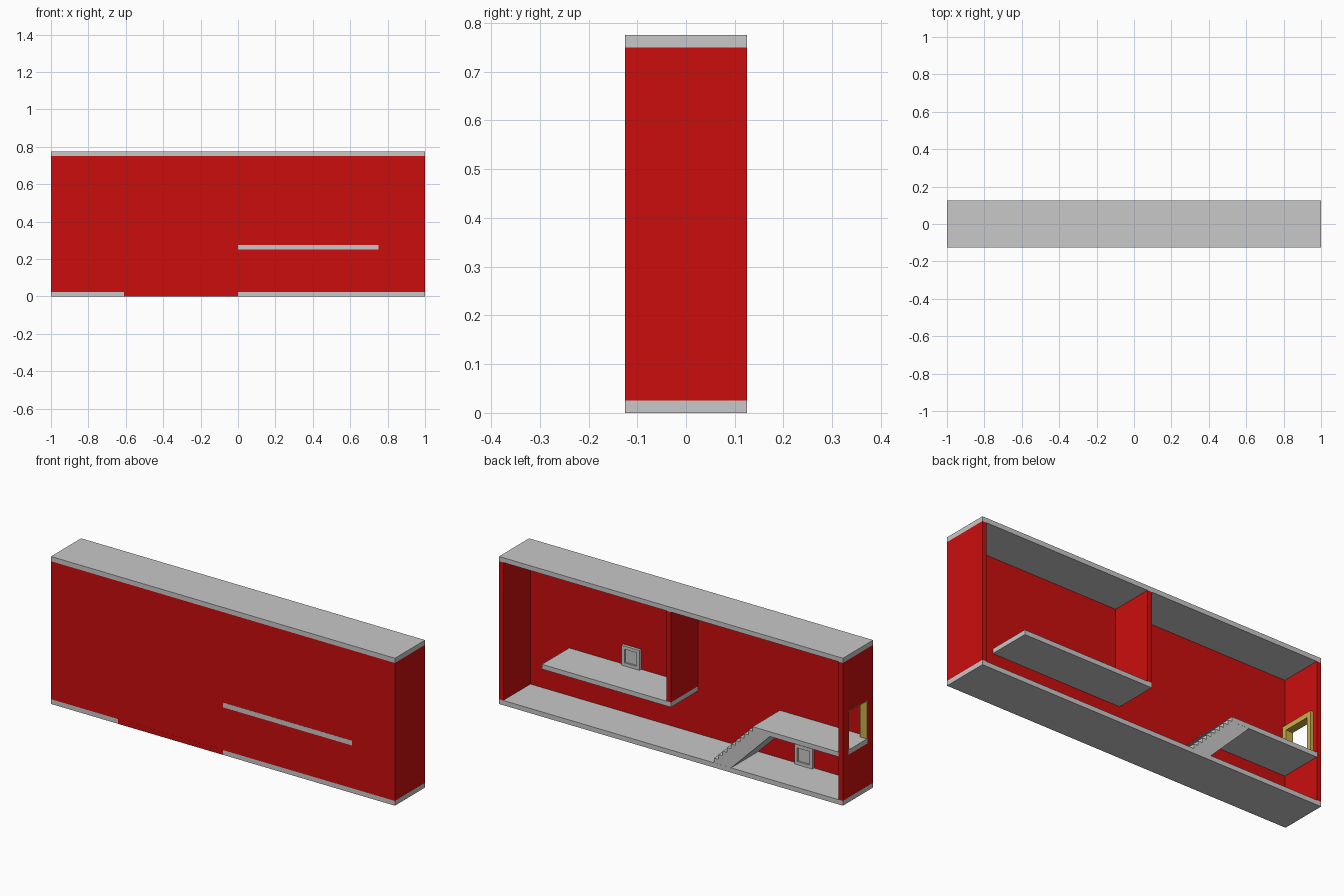
import bpy
import bmesh
from mathutils import Vector

cube = bpy.data.objects.get("Cube")
if cube:
    bpy.data.objects.remove(cube, do_unlink=True)


def material(name, rgb):
    m = bpy.data.materials.new(name)
    m.use_nodes = True
    m.diffuse_color = (*rgb, 1)
    m.node_tree.nodes["Principled BSDF"].inputs["Base Color"].default_value = (*rgb, 1)
    return m


RED = material("wall red", (0.6, 0.004, 0.004))
GREY = material("concrete grey", (0.58, 0.58, 0.58))
GOLD = material("frame gold", (0.58, 0.43, 0.07))

T = 0.025             # slab and wall thickness
BACK, FRONT = 0.125, -0.125
INNER = FRONT + T     # inside face of the front wall
LEVEL = 0.25          # underside of the upper floors
TOP = 0.75            # underside of the roof


def prism(name, points, axis, lo, hi, mat):
    """Extrude a 2D outline along an axis: 'y' takes (x, z), 'x' takes (y, z)."""
    bm = bmesh.new()
    place = {"y": lambda a, b, d: (a, d, b), "x": lambda a, b, d: (d, a, b)}[axis]
    face = bm.faces.new([bm.verts.new(place(a, b, lo)) for a, b in points])
    result = bmesh.ops.extrude_face_region(bm, geom=[face])
    verts = [v for v in result["geom"] if isinstance(v, bmesh.types.BMVert)]
    bmesh.ops.translate(bm, verts=verts, vec=Vector(place(0, 0, hi - lo)))
    bmesh.ops.recalc_face_normals(bm, faces=bm.faces)
    mesh = bpy.data.meshes.new(name)
    bm.to_mesh(mesh)
    bm.free()
    mesh.materials.append(mat)
    obj = bpy.data.objects.new(name, mesh)
    bpy.context.collection.objects.link(obj)
    return obj


def box(name, x, y, z, mat):
    outline = [(x[0], z[0]), (x[1], z[0]), (x[1], z[1]), (x[0], z[1])]
    return prism(name, outline, "y", y[0], y[1], mat)


def cut(obj, cutter):
    mod = obj.modifiers.new("opening", "BOOLEAN")
    mod.operation = "DIFFERENCE"
    mod.solver = "EXACT"
    mod.object = cutter
    bpy.context.view_layer.objects.active = obj
    bpy.ops.object.modifier_apply(modifier=mod.name)
    bpy.data.objects.remove(cutter, do_unlink=True)


# Ground floor and roof
for name, z in (("ground_floor", 0), ("roof", TOP)):
    box(name, (-1, 1), (FRONT, BACK), (z, z + T), GREY)

# Walls
box("front_wall", (-1 + T, 1 - T), (FRONT, INNER), (T, TOP), RED)
box("front_wall_lip", (-0.61, 0), (FRONT - 0.0005, FRONT), (0, T), RED)
box("left_wall", (1 - T, 1), (FRONT, BACK), (T, TOP), RED)
box("dividing_wall", (0, T), (INNER, BACK), (LEVEL + T, TOP), RED)
right_wall = box("right_wall", (-1, -1 + T), (FRONT, BACK), (T, TOP), RED)
cut(right_wall, box("opening_cutter", (-1.1, -0.9), (-0.077, 0.077), (LEVEL, 0.477), RED))

# Upper floors, one showing through the front wall, one meeting the opening
box("left_upper_floor", (0, 0.75), (FRONT - 0.0005, BACK), (LEVEL, LEVEL + T), GREY)
box("right_upper_floor", (-1 + T, -0.5), (INNER, BACK), (LEVEL, LEVEL + T), GREY)
box("door_sill", (-1, -1 + T), (-0.077, 0.077), (LEVEL, LEVEL + T), GREY)

# Staircase: stepped top with a sloping underside
STEPS = 10
outline = [(-0.35, T), (-0.25, T)]
for i in range(STEPS):
    x = -0.25 - i * T
    outline += [(x, T * (i + 2)), (x - T, T * (i + 2))]
outline += [(-0.575, LEVEL + T - 0.001), (-0.575, LEVEL)]
prism("staircase", outline, "y", INNER, BACK - 0.0005, GREY)


# Door frame: gold lining through the wall and a wider surround inside
def arch(name, outer, inner, top_out, top_in, x, mat):
    z = LEVEL + T
    points = [(-outer, z), (-outer, top_out), (outer, top_out), (outer, z),
              (inner, z), (inner, top_in), (-inner, top_in), (-inner, z)]
    prism(name, points, "x", x[0], x[1], mat)


arch("door_lining", 0.077, 0.073, 0.477, 0.473, (-1, -1 + T), GOLD)
arch("door_surround", 0.1, 0.073, 0.5, 0.473, (-1 + T, -0.96), GOLD)


# Small square framed panels standing against the front wall
def framed_panel(name, x, z, size=0.105, rim=0.017):
    frame = box(name + "_frame", (x, x + size), (INNER, INNER + 0.015), (z, z + size), GREY)
    cut(frame, box("panel_cutter", (x + rim, x + size - rim), (INNER - 0.1, INNER + 0.1),
                   (z + rim, z + size - rim), GREY))
    box(name + "_pane", (x + rim, x + size - rim), (INNER, INNER + 0.006),
        (z + rim, z + size - rim), GREY)


framed_panel("upper_panel", 0.33, LEVEL + T)
framed_panel("lower_panel", -0.675, T)
